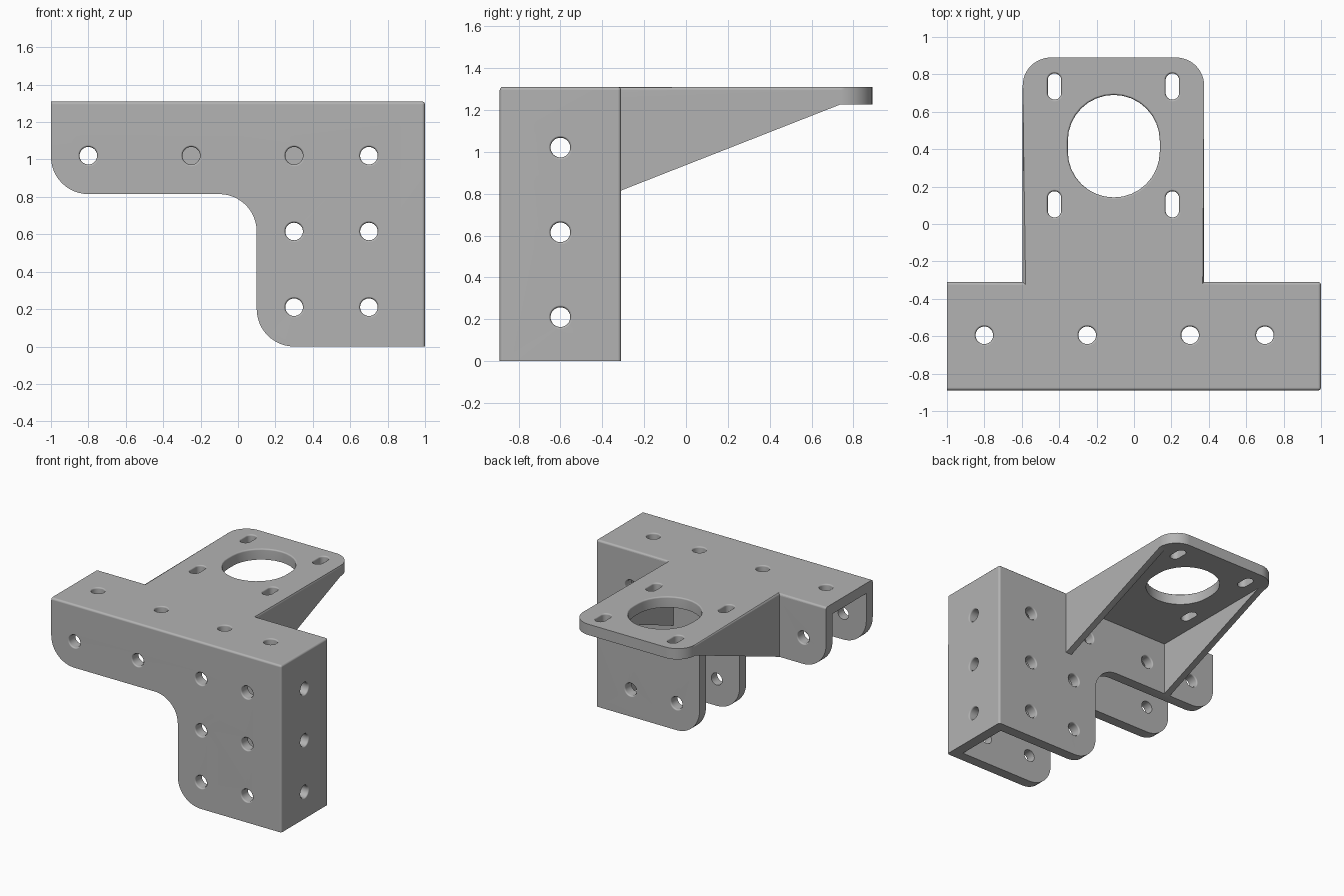
import bpy
import bmesh
from math import sin, cos, pi, radians
from mathutils import Vector

if "Cube" in bpy.data.objects:
    bpy.data.objects.remove(bpy.data.objects["Cube"], do_unlink=True)

TOP, WALL, ROUND = 1.31, 0.08, 0.016
FRONT, BACK = -0.89, -0.31

grey = bpy.data.materials.new("plain grey")
grey.use_nodes = True
grey.diffuse_color = (0.45, 0.45, 0.45, 1)
grey.node_tree.nodes["Principled BSDF"].inputs["Base Color"].default_value = grey.diffuse_color


def arc(cx, cy, r, start, end, steps=12):
    angles = [radians(start + (end - start) * i / steps) for i in range(steps + 1)]
    return [(cx + r * cos(a), cy + r * sin(a)) for a in angles]


def place(axis, u, v, w):
    """Put a 2D outline point (u, v) at depth w along the axis."""
    return Vector({"x": (w, u, v), "y": (u, w, v), "z": (u, v, w)}[axis])


def add_rings(bm, rings, axis):
    """Closed solid through a stack of (outline, depth) rings."""
    loops = [[bm.verts.new(place(axis, u, v, w)) for u, v in outline] for outline, w in rings]
    for a, b in zip(loops, loops[1:]):
        for i in range(len(a)):
            j = (i + 1) % len(a)
            bm.faces.new((a[i], a[j], b[j], b[i]))
    bm.faces.new(loops[0])
    bm.faces.new(loops[-1])


def finish(name, bm):
    bmesh.ops.recalc_face_normals(bm, faces=bm.faces)
    mesh = bpy.data.meshes.new(name)
    bm.to_mesh(mesh)
    bm.free()
    mesh.materials.append(grey)
    obj = bpy.data.objects.new(name, mesh)
    bpy.context.collection.objects.link(obj)
    return obj


def prism(name, outline, axis, lo, hi, soften=None):
    """Extruded outline; edges passing the soften test are rounded."""
    bm = bmesh.new()
    add_rings(bm, [(outline, lo), (outline, hi)], axis)
    if soften:
        edges = [e for e in bm.edges if soften(e.verts[0].co, e.verts[1].co)]
        bmesh.ops.bevel(bm, geom=edges, offset=ROUND, segments=3, profile=0.5, affect="EDGES")
    return finish(name, bm)


def combine(target, tool, operation):
    tool.hide_render = True
    mod = target.modifiers.new(operation.lower(), "BOOLEAN")
    mod.operation, mod.solver, mod.object = operation, "EXACT", tool
    bpy.context.view_layer.objects.active = target
    bpy.ops.object.modifier_apply(modifier=mod.name)
    bpy.data.objects.remove(tool, do_unlink=True)


# Channel: stepped side outline, hollowed from below and from the open end
side = ([(1, 0), (1, TOP), (-1, TOP)] + arc(-0.8, 1.015, 0.2, 180, 270)
        + arc(-0.1, 0.615, 0.2, 90, 0) + arc(0.3, 0.2, 0.2, 180, 270))


def channel_edge(a, b):
    on_top = min(a.z, b.z) > TOP - 0.001 and abs(a.x - b.x) + abs(a.y - b.y) > 0.1
    on_left_end = min(a.x, b.x) > 0.999 and abs(a.z - b.z) > 0.1
    return (on_top and max(a.x, b.x) > -0.999) or on_left_end


bracket = prism("motor_bracket", side, "y", FRONT, BACK, channel_edge)
hollow = [(-1.2, -0.2), (1 - WALL, -0.2), (1 - WALL, TOP - WALL), (-1.2, TOP - WALL)]
combine(bracket, prism("channel_hollow", hollow, "y", FRONT + WALL, BACK - WALL), "DIFFERENCE")

# Arm: flat plate with rounded far corners
X0, X1, TIP, ROOT, CORNER = -0.595, 0.375, 0.89, -0.36, 0.15
plate = ([(X0, ROOT), (X1, ROOT)] + arc(X1 - CORNER, TIP - CORNER, CORNER, 0, 90)
         + arc(X0 + CORNER, TIP - CORNER, CORNER, 90, 180))
arm = prism("arm_plate", plate, "z", 1.225, TOP,
            lambda a, b: min(a.z, b.z) > TOP - 0.001 and max(a.y, b.y) > ROOT + 0.001)
combine(bracket, arm, "UNION")

# Tapered gussets under both sides of the arm
taper = [(ROOT, 0.815), (BACK, 0.815), (0.735, 1.225), (0.735, 1.26), (ROOT, 1.26)]
for lo, hi in ((X0, X0 + 0.05), (X1 - 0.05, X1)):
    combine(bracket, prism("gusset", taper, "x", lo, hi), "UNION")

# Holes: straight bores with a slightly flared mouth on the outer face
cutters = bmesh.new()


def bore(u, v, axis, surface, inward, r=0.047, stretch=0.0, depth=0.12):
    def outline(radius):
        return arc(u, v + stretch, radius, 0, 180, 16) + arc(u, v - stretch, radius, 180, 360, 16)

    def slim(points):
        return [p for i, p in enumerate(points) if (Vector(p) - Vector(points[i - 1])).length > 1e-4]

    steps = ((-0.01, r + 0.018), (0.0, r + 0.01), (0.004, r + 0.004), (0.011, r), (depth, r))
    add_rings(cutters, [(slim(outline(rad)), surface + inward * d) for d, rad in steps], axis)


ROWS = (0.21, 0.615, 1.02)
for x in (-0.8, -0.25, 0.3, 0.7):
    bore(x, -0.595, "z", TOP, -1)
    bore(x, ROWS[2], "y", FRONT, 1)
for x in (-0.8, -0.385, 0.165, 0.7):
    bore(x, ROWS[2], "y", BACK, -1)
for z in ROWS:
    bore(-0.6, z, "x", 1, -1)
for z in ROWS[:2]:
    for x in (0.3, 0.7):
        bore(x, z, "y", FRONT, 1)
        bore(x, z, "y", BACK, -1)

# Motor opening and its four slots
bore(-0.108, 0.416, "z", TOP, -1, r=0.246, stretch=0.028)
for x in (-0.425, 0.205):
    for y in (0.105, 0.735):
        bore(x, y, "z", TOP, -1, r=0.036, stretch=0.034)
combine(bracket, finish("hole_cutters", cutters), "DIFFERENCE")

# Smooth shading on the rounded edges, flat on the walls
bpy.ops.object.select_all(action="DESELECT")
bracket.select_set(True)
bpy.context.view_layer.objects.active = bracket
bpy.ops.object.shade_smooth_by_angle(angle=radians(35))
normals = bracket.modifiers.new("even_normals", "WEIGHTED_NORMAL")
normals.keep_sharp = True
